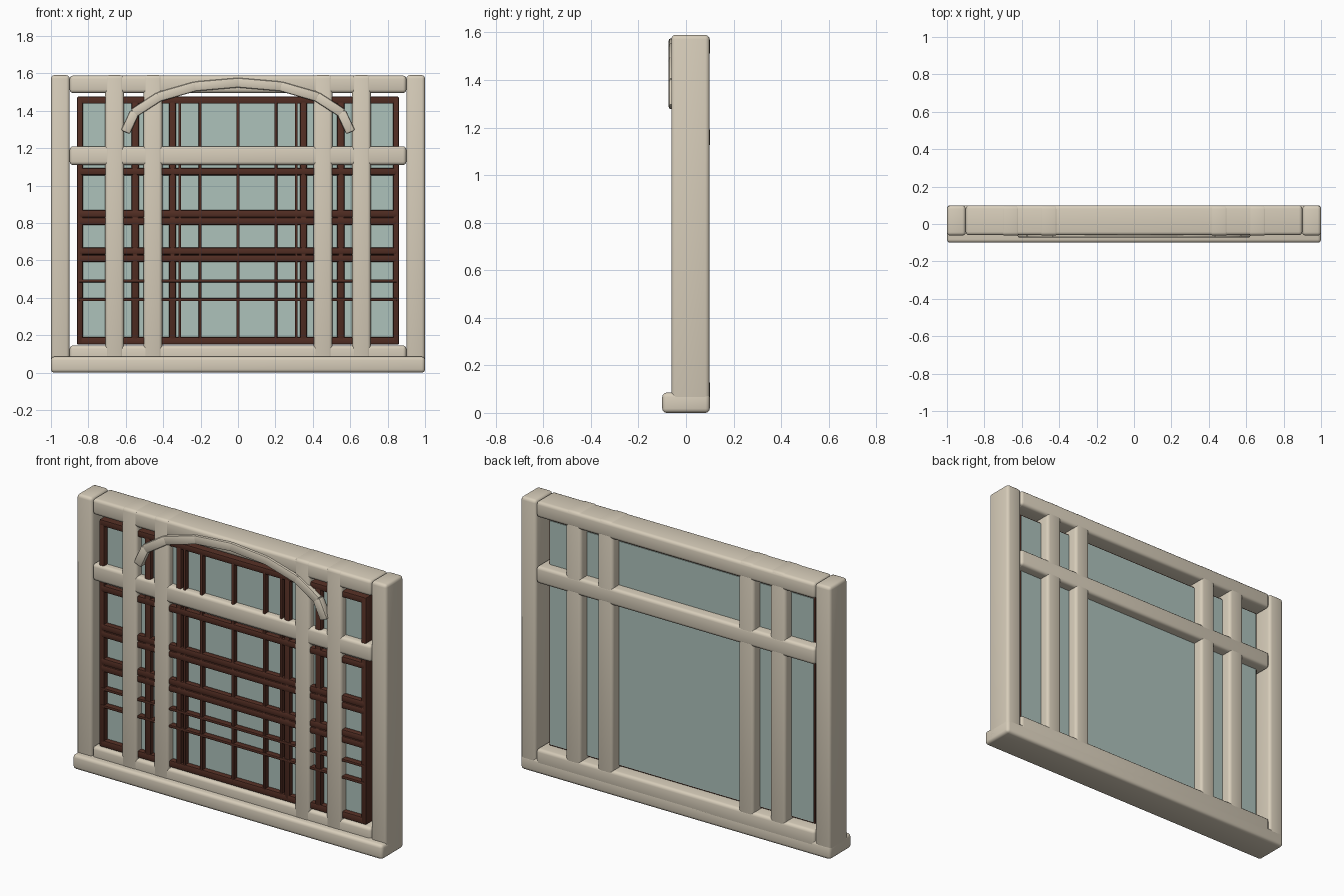
import bpy, bmesh, math
from mathutils import Matrix

if "Cube" in bpy.data.objects:
    bpy.data.objects.remove(bpy.data.objects["Cube"])


def material(name, col):
    m = bpy.data.materials.new(name)
    m.diffuse_color = (*col, 1)
    m.use_nodes = True
    m.node_tree.nodes["Principled BSDF"].inputs["Base Color"].default_value = m.diffuse_color
    return m


CREAM = material("cream_paint", (0.68, 0.61, 0.49))
BROWN = material("dark_brown_wood", (0.085, 0.027, 0.017))
GLASS = material("pale_green_glass", (0.42, 0.54, 0.50))


def bar(name, x0, x1, y0, y1, z0, z1, mat, bevel=0.0, segs=3, tilt=0.0):
    """Rounded box given by its limits, optionally tilted about the y axis."""
    bm = bmesh.new()
    bmesh.ops.create_cube(bm, size=1)
    bmesh.ops.scale(bm, vec=(x1 - x0, y1 - y0, z1 - z0), verts=bm.verts)
    if bevel:
        bmesh.ops.bevel(bm, geom=bm.edges[:], offset=bevel, segments=segs,
                        profile=0.5, affect='EDGES')
    bmesh.ops.rotate(bm, matrix=Matrix.Rotation(tilt, 3, 'Y'), verts=bm.verts)
    me = bpy.data.meshes.new(name)
    bm.to_mesh(me)
    bm.free()
    me.materials.append(mat)
    ob = bpy.data.objects.new(name, me)
    ob.location = ((x0 + x1) / 2, (y0 + y1) / 2, (z0 + z1) / 2)
    bpy.context.collection.objects.link(ob)
    bpy.context.view_layer.objects.active = ob
    ob.select_set(True)
    bpy.ops.object.shade_smooth_by_angle(angle=math.radians(35))
    ob.select_set(False)
    return ob


# Sill and horizontal rails
bar("sill", -1, 1, -0.10, 0.10, 0, 0.085, CREAM, 0.018)
bar("bottom_rail", -0.9, 0.9, -0.06, 0.10, 0.045, 0.145, CREAM, 0.018)
bar("middle_rail", -0.9, 0.9, -0.06, 0.10, 1.11, 1.21, CREAM, 0.018)
bar("top_rail", -0.9, 0.9, -0.06, 0.10, 1.495, 1.588, CREAM, 0.018)

# Outer posts and the paired inner posts
for s, side in ((-1, "left"), (1, "right")):
    for label, c, w, z0 in (("outer", 0.95, 0.1, 0.005),
                            ("inner_wide", 0.66, 0.1, 0.05),
                            ("inner_narrow", 0.455, 0.1, 0.05)):
        bar(f"{side}_{label}_post", s * c - w / 2, s * c + w / 2,
            -0.062, 0.099, z0, 1.59, CREAM, 0.018)

# Arch made of eight straight pieces along a half ellipse
N = 8
pts = [(-0.6 * math.cos(math.pi * i / N), 1.29 + 0.26 * math.sin(math.pi * i / N))
       for i in range(N + 1)]
for i, ((xa, za), (xb, zb)) in enumerate(zip(pts, pts[1:])):
    half = math.hypot(xb - xa, zb - za) / 2 + 0.006
    cx, cz = (xa + xb) / 2, (za + zb) / 2
    bar(f"arch_piece_{i + 1}", cx - half, cx + half, -0.073, -0.03,
        cz - 0.026, cz + 0.026, CREAM, 0.010, 2, -math.atan2(zb - za, xb - xa))

# Glass pane
bar("glass_pane", -0.85, 0.85, -0.02, 0.04, 0.16, 1.465, GLASS)

# Brown border frame
for s, side in ((-1, "left"), (1, "right")):
    bar(f"{side}_border", s * 0.845 - 0.016, s * 0.845 + 0.016, -0.05, 0.036,
        0.15, 1.475, BROWN, 0.007, 2)
bar("bottom_border", -0.86, 0.86, -0.05, 0.036, 0.15, 0.19, BROWN, 0.007, 2)
bar("top_border", -0.86, 0.86, -0.05, 0.036, 1.438, 1.475, BROWN, 0.007, 2)

# Sash stiles and thin upright glazing bars
for s, side in ((-1, "left"), (1, "right")):
    for label, c, w in (("outer_stile", 0.55, 0.04), ("inner_stile", 0.35, 0.036),
                        ("edge_glazing_bar", 0.312, 0.014),
                        ("glazing_bar", 0.203, 0.016)):
        bar(f"{side}_{label}", s * c - w / 2, s * c + w / 2, -0.05, -0.015,
            0.16, 1.46, BROWN, w * 0.25, 2)
bar("centre_glazing_bar", -0.008, 0.008, -0.05, -0.015, 0.16, 1.46, BROWN, 0.004, 2)

# Horizontal sash rails (thick ones in pairs) and thin glazing bars
for i, (z, h) in enumerate(((1.075, 0.04), (0.85, 0.04), (0.81, 0.04),
                            (0.65, 0.04), (0.61, 0.04),
                            (0.49, 0.016), (0.39, 0.016))):
    bar(f"sash_rail_{i + 1}", -0.85, 0.85, -0.053, -0.015,
        z - h / 2, z + h / 2, BROWN, h * 0.25, 2)
